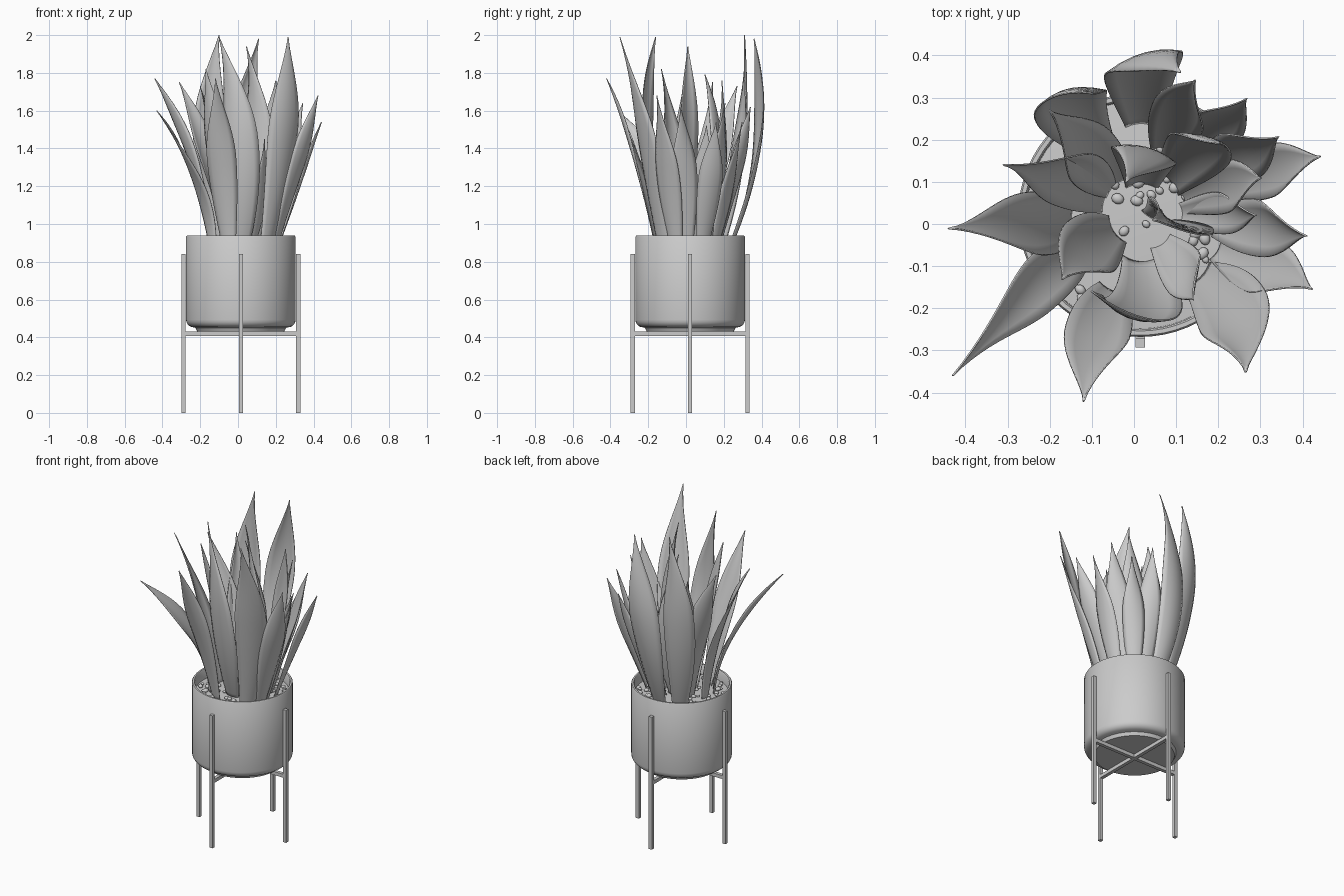
import bpy, bmesh, math, random
from mathutils import Vector, Matrix

if "Cube" in bpy.data.objects:
    bpy.data.objects.remove(bpy.data.objects["Cube"])

random.seed(4)
CX, CY = 0.015, 0.022          # pot axis
SOIL = 0.885


def finish(bm, name, smooth=True):
    bmesh.ops.recalc_face_normals(bm, faces=bm.faces)
    me = bpy.data.meshes.new(name)
    bm.to_mesh(me)
    bm.free()
    ob = bpy.data.objects.new(name, me)
    bpy.context.collection.objects.link(ob)
    if smooth:
        bpy.ops.object.select_all(action='DESELECT')
        ob.select_set(True)
        bpy.context.view_layer.objects.active = ob
        bpy.ops.object.shade_smooth_by_angle(angle=math.radians(40))
    return ob


def lathe(name, profile, seg=64):
    bm = bmesh.new()
    rings = []
    for r, z in profile:
        if r == 0:
            rings.append([bm.verts.new((CX, CY, z))] * seg)
        else:
            rings.append([bm.verts.new((CX + r * math.cos(2 * math.pi * i / seg),
                                        CY + r * math.sin(2 * math.pi * i / seg), z)) for i in range(seg)])
    for a, b in zip(rings, rings[1:]):
        for i in range(seg):
            j = (i + 1) % seg
            quad = list(dict.fromkeys((a[i], a[j], b[j], b[i])))
            if len(quad) > 2:
                bm.faces.new(quad)
    return finish(bm, name)


def box(name, centre, size, angle=0):
    bm = bmesh.new()
    m = Matrix.Translation(centre) @ Matrix.Rotation(angle, 4, 'Z') @ Matrix.Diagonal((*size, 1))
    bmesh.ops.create_cube(bm, size=1, matrix=m)
    return finish(bm, name, False)


# pot with recessed foot, rounded lower edge and inner wall
corner = [(0.25 + 0.04 * math.sin(a * math.pi / 10), 0.493 - 0.04 * math.cos(a * math.pi / 10)) for a in range(6)]
lathe("pot", [(0, 0.43), (0.23, 0.43), (0.24, 0.45)] + corner
      + [(0.29, 0.932), (0.286, 0.938), (0.276, 0.938), (0.272, 0.932), (0.27, 0.86)])
lathe("soil", [(0.271, SOIL - 0.01), (0.15, SOIL), (0, SOIL)])

# stand: four square legs and two crossed bars
for i, side in enumerate(("right", "back", "left", "front")):
    a = i * math.pi / 2
    box(side + "_leg", (CX + 0.304 * math.cos(a), CY + 0.304 * math.sin(a), 0.42), (0.022, 0.022, 0.84))
for i in range(2):
    box(f"cross_bar_{i + 1}", (CX, CY, 0.419), (0.6, 0.022, 0.022), i * math.pi / 2)

# pebbles on the soil
bm = bmesh.new()
for _ in range(90):
    r, a = 0.255 * math.sqrt(random.random()), random.uniform(0, 2 * math.pi)
    m = Matrix.Translation((CX + r * math.cos(a), CY + r * math.sin(a), SOIL + 0.004))
    m = m @ Matrix.Rotation(random.uniform(0, 3), 4, 'Z') @ Matrix.Diagonal((1.2, 1, 0.8, 1))
    bmesh.ops.create_icosphere(bm, subdivisions=2, radius=random.uniform(0.008, 0.014), matrix=m)
finish(bm, "pebbles")


def half_width(t):
    """Narrow foot, broadest just past the middle, long pointed tip."""
    if t < 0.52:
        return 0.45 + 0.55 * math.sin(t / 0.52 * math.pi / 2)
    u = (t - 0.52) / 0.48
    return max(0.02, 0.55 * math.cos(u * math.pi / 2) + 0.225 * (1 + math.cos(u * math.pi)))


def leaf(name, belly, tip, twist, turn=0):
    """Cupped blade rising from the soil, through its belly, to its tip."""
    p2 = Vector(tip)
    k = 0.57
    p1 = Vector((*belly, SOIL + k * (p2.z - SOIL)))
    axis = Vector((CX, CY, 0))
    out = Vector((p1.x, p1.y, 0)) - axis
    p0 = axis + out * (min(0.58, 0.2 / out.length) if out.length > 0.24 else 0.42)
    p0.z = SOIL - 0.02
    out.normalize()
    width = 0.135 + (p2.z - 1.6) * 0.12

    def point(t):
        return (p0 * (t - k) * (t - 1) / k + p1 * t * (t - 1) / (k * (k - 1))
                + p2 * t * (t - k) / (1 - k))

    bm = bmesh.new()
    rows = []
    steps = 24
    for i in range(steps + 1):
        t = i / steps
        w = width * 0.5 * half_width(t)
        tan = (point(t + 0.01) - point(t - 0.01)).normalized()
        spin = math.radians(turn + twist * t * t)
        side = Matrix.Rotation(spin, 3, tan) @ tan.cross(out).normalized()
        nor = tan.cross(side)
        if turn == 0 and nor.dot(out) < 0:
            nor = -nor
        rows.append([bm.verts.new(point(t) + side * w * s / 3 + nor * w * 0.28 * (1 - s * s / 9))
                     for s in range(-3, 4)])
    for a, b in zip(rows, rows[1:]):
        for j in range(6):
            bm.faces.new((a[j], a[j + 1], b[j + 1], b[j]))
    mod = finish(bm, name).modifiers.new("thickness", 'SOLIDIFY')
    mod.thickness = 0.004
    mod.offset = 0


# large leaves: belly (x, y), tip (x, y, z), optional turn about the stem
LARGE = [
    ((0.03, 0.38), (0.11, 0.36, 1.98)),
    ((-0.15, 0.29), (-0.10, 0.31, 2.00)),
    ((-0.11, 0.17), (-0.20, 0.27, 1.73)),
    ((-0.16, 0.11), (-0.31, 0.14, 1.75)),
    ((-0.25, 0.0), (-0.44, -0.01, 1.77)),
    ((-0.24, -0.16), (-0.43, -0.36, 1.60)),
    ((-0.09, -0.27), (-0.12, -0.42, 1.77)),
    ((0.01, -0.20), (-0.10, -0.16, 1.99)),
    ((-0.11, -0.06), (-0.17, -0.13, 1.82)),
    ((0.24, -0.22), (0.265, -0.35, 1.99)),
    ((0.16, 0.18), (0.20, 0.19, 1.76)),
    ((0.11, 0.02), (0.045, 0.01, 1.94), 75),
    ((0.12, -0.12), (0.14, -0.18, 1.45)),
    ((0.02, 0.16), (-0.02, 0.10, 1.79)),
]
for n, (belly, tip, *turn) in enumerate(LARGE):
    leaf(f"large_leaf_{n + 1:02d}", belly, tip, -45 if n % 2 else 45, *turn)

# fan of shorter leaves on the right and back right: angle, reach, tip height
FAN = [(-20, 0.45, 1.68), (-4, 0.41, 1.62), (20, 0.47, 1.54), (31, 0.40, 1.64),
       (20, 0.32, 1.52), (48, 0.40, 1.54), (67, 0.37, 1.62), (4, 0.29, 1.32)]
for n, (deg, r, z) in enumerate(FAN):
    c, s = math.cos(math.radians(deg)), math.sin(math.radians(deg))
    leaf(f"short_leaf_{n + 1}", (0.75 * r * c, 0.75 * r * s + 0.01), (r * c, r * s, z), 45 if n % 2 else -45)
